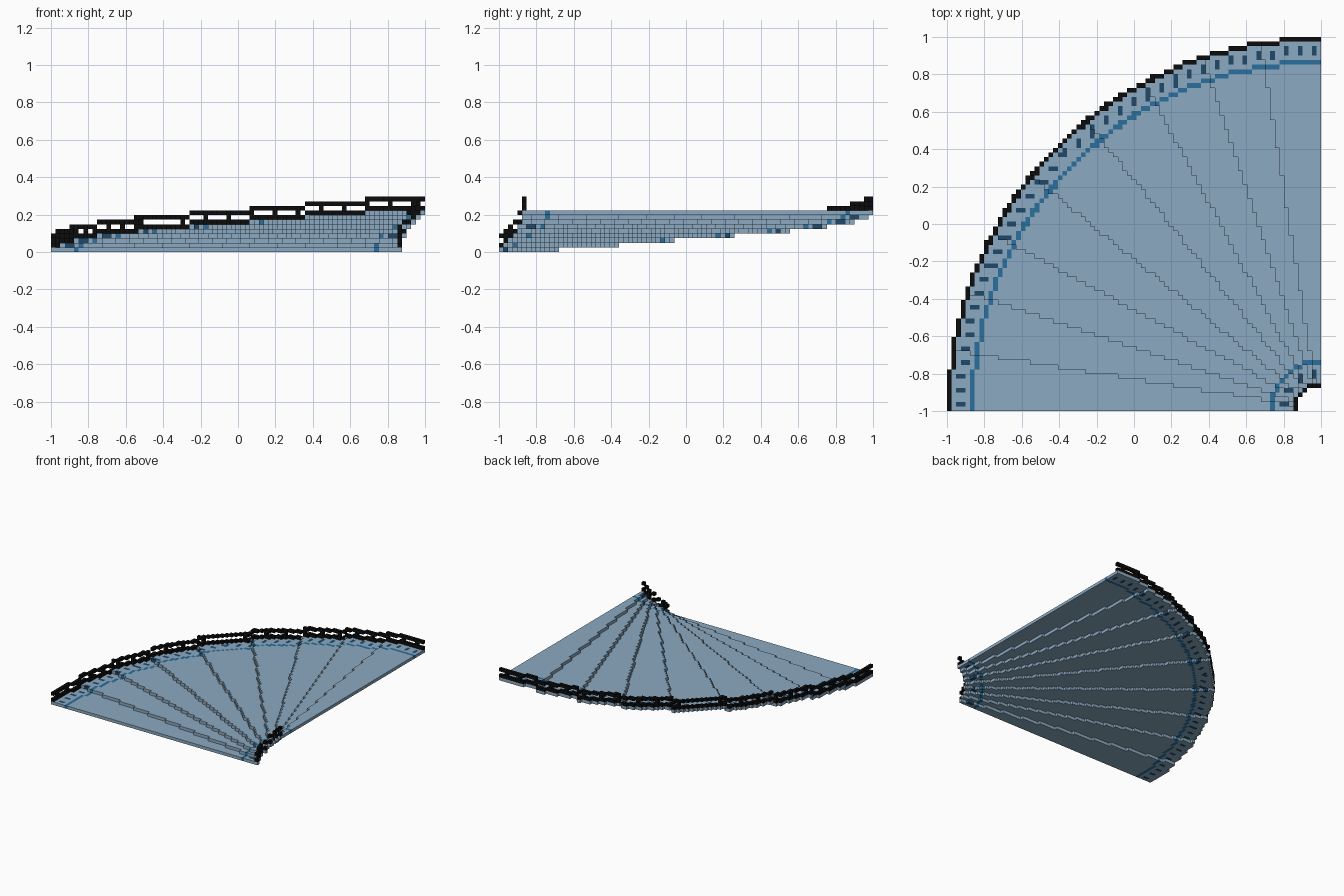
import bpy, bmesh, math

if "Cube" in bpy.data.objects:
    bpy.data.objects.remove(bpy.data.objects["Cube"], do_unlink=True)

N = 81                 # blocks along one side
V = 2 / N              # block size
OUTER, INNER = 80, 5   # ring radii in blocks
LEVELS = 9


def material(name, rgb):
    m = bpy.data.materials.new(name)
    m.use_nodes = True
    lin = [(c / 255 / 12.92 if c < 11 else ((c / 255 + 0.055) / 1.055) ** 2.4) for c in rgb]
    m.diffuse_color = (*lin, 1)
    bsdf = next(n for n in m.node_tree.nodes if n.type == 'BSDF_PRINCIPLED')
    bsdf.inputs["Base Color"].default_value = (*lin, 1)
    bsdf.inputs["Roughness"].default_value = 0.8
    return m


pale = material("pale blue deck", (140, 170, 193))
mid = material("blue edge line", (42, 110, 158))
dark = material("dark blue dash", (30, 72, 106))
black = material("black rail", (12, 12, 12))


def ring(i, j):
    return round(math.hypot(i, j))


def level(i, j):
    """Step number of a column, counted along the outer arc in equal runs."""
    a = math.atan2(j, i)
    half = OUTER * math.sin(math.pi / 4)
    s = OUTER * math.sin(a) if a <= math.pi / 4 else 2 * half - OUTER * math.cos(a)
    return min(LEVELS - 1, int(s / (2 * half / LEVELS)))


def shade(i, j):
    """Deck colour: edge lines, dashes between line and rail, plain elsewhere."""
    r = ring(i, j)
    if r in (OUTER - 5, INNER + 5):
        return 1
    if r in (OUTER - 3, OUTER - 2, INNER + 2, INNER + 3) and min(i, j) % 3 == 1:
        return 2
    return 0


# Block sides: neighbour offset and the four corners, wound outward in (x, y, z)
SIDES = [((1, 0, 0), [(1, 0, 0), (1, 1, 0), (1, 1, 1), (1, 0, 1)]),
         ((-1, 0, 0), [(0, 0, 0), (0, 0, 1), (0, 1, 1), (0, 1, 0)]),
         ((0, 1, 0), [(0, 1, 0), (0, 1, 1), (1, 1, 1), (1, 1, 0)]),
         ((0, -1, 0), [(0, 0, 0), (1, 0, 0), (1, 0, 1), (0, 0, 1)]),
         ((0, 0, 1), [(0, 0, 1), (1, 0, 1), (1, 1, 1), (0, 1, 1)]),
         ((0, 0, -1), [(0, 0, 0), (0, 1, 0), (1, 1, 0), (1, 0, 0)])]


def build(name, blocks, mats):
    """Make an object from {(x, y, z): material index}, skipping inner faces."""
    bm = bmesh.new()
    for (x, y, z), mi in blocks.items():
        for (ox, oy, oz), quad in SIDES:
            if (x + ox, y + oy, z + oz) in blocks:
                continue
            f = bm.faces.new([bm.verts.new(((x + a) * V - 1, (y + b) * V - 1, (z + c) * V))
                              for a, b, c in quad])
            f.material_index = mi
    bmesh.ops.remove_doubles(bm, verts=bm.verts[:], dist=V / 10)
    me = bpy.data.meshes.new(name)
    bm.to_mesh(me)
    bm.free()
    for m in mats:
        me.materials.append(m)
    ob = bpy.data.objects.new(name, me)
    bpy.context.collection.objects.link(ob)


# Columns are counted leftward (i) and backward (j) from the turning centre
columns = [(i, j) for i in range(N) for j in range(N) if INNER <= ring(i, j) <= OUTER]

# Stepped deck, one slab per level
for k in range(LEVELS):
    slab = {(N - 1 - i, j, k): shade(i, j) for i, j in columns if level(i, j) == k}
    build(f"deck_step_{k + 1}", slab, [pale, mid, dark])

# Rails: bottom bar, spaced posts and top bar following the steps
for name, radius in (("outer_rail", OUTER), ("inner_rail", INNER)):
    bars = {}
    for i, j in columns:
        if ring(i, j) != radius:
            continue
        z = level(i, j)
        bars[(N - 1 - i, j, z + 1)] = 0
        bars[(N - 1 - i, j, z + 3)] = 0
        if min(i, j) % 5 == 2:
            bars[(N - 1 - i, j, z + 2)] = 0
    build(name, bars, [black])
